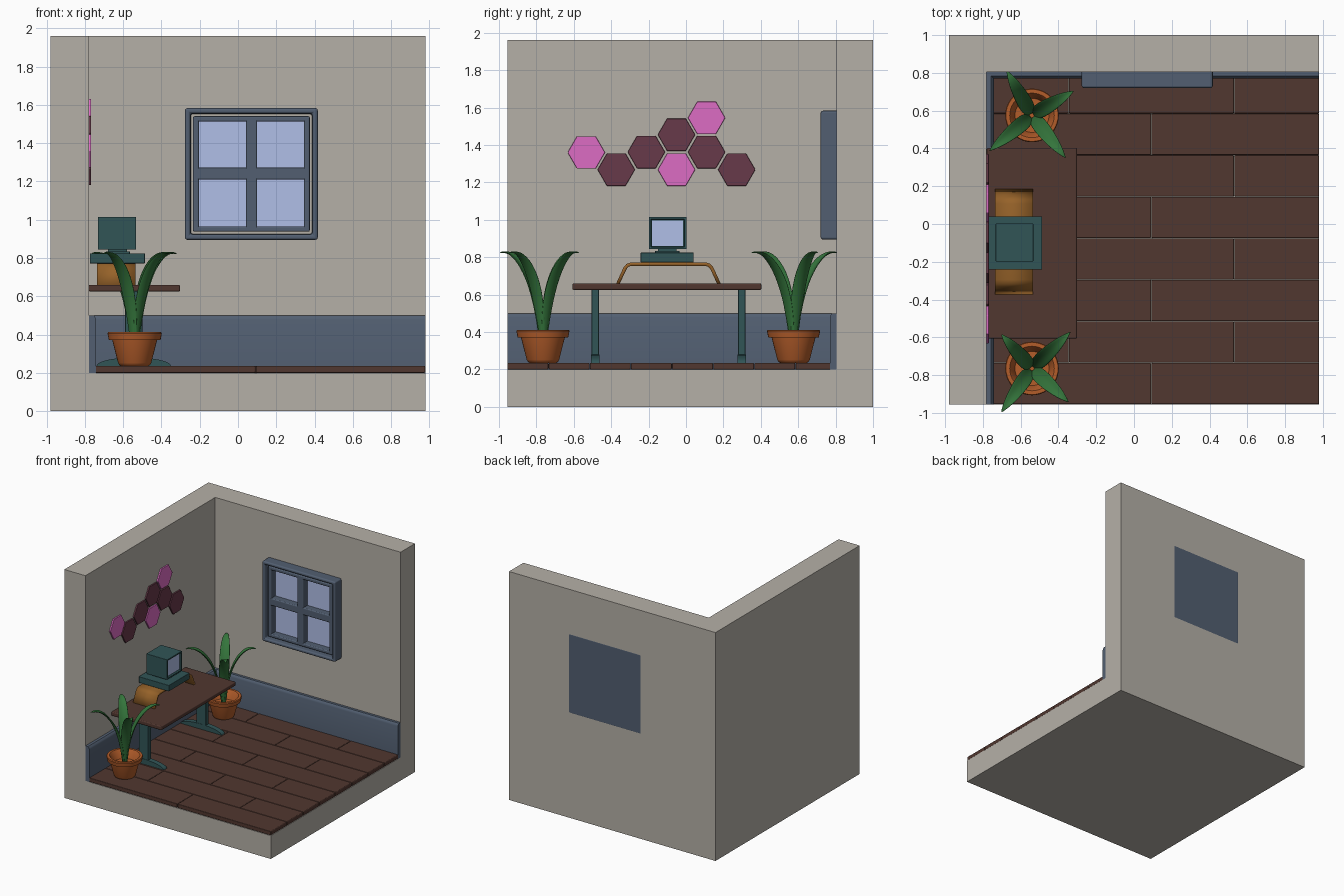
import bpy, bmesh, math
from mathutils import Vector

if "Cube" in bpy.data.objects:
    bpy.data.objects.remove(bpy.data.objects["Cube"])


def mat(name, hexcol, gain=1.2):
    m = bpy.data.materials.new(name)
    lin = [((c / 255 + 0.055) / 1.055) ** 2.4 for c in bytes.fromhex(hexcol)]
    m.diffuse_color = [min(1, c * gain) for c in lin] + [1]
    m.use_nodes = True
    m.node_tree.nodes["Principled BSDF"].inputs["Base Color"].default_value = m.diffuse_color
    return m


PLASTER = mat("plaster grey", "a7a29a")
SLATE = mat("slate blue", "4b5768")
BROWN = mat("dark brown wood", "4a322b")
PINK = mat("pink", "cb63b4")
MAROON = mat("maroon", "5f3443")
TEAL = mat("dark teal", "2c4d4f")
OAK = mat("golden wood", "8a5a25")
GREEN = mat("leaf green", "2f6b36")
CLAY = mat("terracotta", "a55526")
GLASS = mat("pale blue glass", "a3b0d6")


def obj(name, bm, material, smooth=None):
    me = bpy.data.meshes.new(name)
    bm.to_mesh(me)
    bm.free()
    o = bpy.data.objects.new(name, me)
    bpy.context.collection.objects.link(o)
    me.materials.append(material)
    if smooth:
        bpy.ops.object.select_all(action='DESELECT')
        o.select_set(True)
        bpy.context.view_layer.objects.active = o
        bpy.ops.object.shade_smooth_by_angle(angle=math.radians(smooth))
    return o


def bevel(o, width, segments=3):
    for p in o.data.polygons:
        p.use_smooth = True
    b = o.modifiers.new("bevel", 'BEVEL')
    b.width, b.segments, b.harden_normals = width, segments, True
    return o


def box_bm(x, y, z):
    bm = bmesh.new()
    bmesh.ops.create_cube(bm, size=1)
    for v in bm.verts:
        v.co = [r[0] if c < 0 else r[1] for c, r in zip(v.co, (x, y, z))]
    return bm


def box(name, x, y, z, material, bev=0):
    o = obj(name, box_bm(x, y, z), material)
    return bevel(o, bev) if bev else o


def prism(name, pts, axis, a, b, material, smooth=None):
    """Extrude a closed outline along x (points are y,z) or y (points are x,z)."""
    bm = bmesh.new()
    f = bm.faces.new([bm.verts.new((a, p, q) if axis == 'x' else (p, a, q)) for p, q in pts])
    ext = bmesh.ops.extrude_face_region(bm, geom=[f])
    d = Vector((b - a, 0, 0)) if axis == 'x' else Vector((0, b - a, 0))
    for v in ext['geom']:
        if isinstance(v, bmesh.types.BMVert):
            v.co += d
    bmesh.ops.recalc_face_normals(bm, faces=bm.faces)
    return obj(name, bm, material, smooth)


def recess(bm, direction, inset, depth):
    """Inset the face looking along direction and push it inwards."""
    d = Vector(direction)
    bm.normal_update()
    f = max(bm.faces, key=lambda g: g.normal.dot(d))
    bmesh.ops.inset_region(bm, faces=[f], thickness=inset)
    new = bmesh.ops.extrude_discrete_faces(bm, faces=[f])['faces'][0]
    for v in new.verts:
        v.co -= d * depth
    bmesh.ops.remove_doubles(bm, verts=bm.verts, dist=1e-5)
    return bm


# Room shell: block with the room cut out of it
LX, BY, FZ = -0.78, 0.805, 0.2
shell = box("room_shell", (-0.98, 0.98), (-0.955, 1.0), (0, 1.96), PLASTER)
cutter = box("room_cutter", (LX, 2), (-2, BY), (FZ, 3), PLASTER)
cutter.hide_render = True
mod = shell.modifiers.new("cut", 'BOOLEAN')
mod.object, mod.operation = cutter, 'DIFFERENCE'
bpy.context.view_layer.objects.active = shell
bpy.ops.object.modifier_apply(modifier="cut")
bpy.data.objects.remove(cutter)

# Floor planks in staggered rows
pitch = (BY + 0.955) / 8
for i in range(8):
    joints = [LX, 0.092, 0.98] if i % 2 == 0 else [LX, -0.345, 0.53, 0.98]
    for j, (a, b) in enumerate(zip(joints, joints[1:])):
        y = -0.955 + i * pitch
        box(f"floor_plank_{i}_{j}", (a + .001, b - .001), (y + .001, y + pitch - .001),
            (FZ, 0.235), BROWN, 0.006)

# Baseboards with a rounded top edge
prof = [(0, FZ), (0.035, FZ), (0.035, 0.478), (0.031, 0.49), (0.022, 0.5), (0, 0.5)]
prism("back_baseboard", [(BY - d, z) for d, z in prof], 'x', LX, 0.98, SLATE, 40)
prism("left_baseboard", [(LX + d * 1.1, z) for d, z in prof], 'y', -0.955, BY, SLATE, 40)

# Window: deep frame through the wall, sash bars and four panes
wx, wz = (-0.277, 0.417), (0.895, 1.583)
frame = recess(box_bm(wx, (0.72, 1.001), wz), (0, -1, 0), 0.04, 0.09)
bevel(obj("window_frame", frame, SLATE), 0.012)
sx, sz, sy = (-0.235, 0.375), (0.937, 1.541), (0.74, 0.808)
for n, a, b in (("left", sx[0], -0.204), ("middle", 0.042, 0.1), ("right", 0.345, sx[1])):
    box(f"window_{n}_upright", (a, b), sy, sz, SLATE, 0.008)
for n, a, b in (("bottom", sz[0], 0.965), ("middle", 1.21, 1.272), ("top", 1.513, sz[1])):
    box(f"window_{n}_rail", sx, sy, (a, b), SLATE, 0.008)
for i, (a, b) in enumerate(((-0.206, 0.044), (0.098, 0.347))):
    for j, (c, d) in enumerate(((0.963, 1.212), (1.27, 1.515))):
        box(f"window_pane_{i}_{j}", (a, b), (0.798, 0.806), (c, d), GLASS)

# Hexagon wall tiles
for i, (y, z, m) in enumerate(((-0.533, 1.36, PINK), (-0.373, 1.268, MAROON),
                               (-0.212, 1.362, MAROON), (-0.051, 1.455, MAROON),
                               (-0.051, 1.268, PINK), (0.11, 1.545, PINK),
                               (0.11, 1.362, MAROON), (0.271, 1.268, MAROON))):
    hexa = [(y + 0.1 * math.cos(k * math.pi / 3), z + 0.1 * math.sin(k * math.pi / 3))
            for k in range(6)]
    bevel(prism(f"wall_tile_{i}", hexa, 'x', LX - 0.01, LX + 0.012, m), 0.003, 2)

# Desk: top, columns and arched feet
box("desk_top", (LX, -0.302), (-0.607, 0.403), (0.625, 0.66), BROWN, 0.008)
for n, y in (("front", -0.485), ("back", 0.298)):
    box(f"desk_{n}_column", (-0.59, -0.5), (y - .02, y + .02), (0.25, 0.628), TEAL, 0.005)
    arch = [(-0.545 + 0.195 * math.cos(t), 0.235 + 0.045 * math.sin(t))
            for t in [k * math.pi / 16 for k in range(17)]]
    prism(f"desk_{n}_foot", arch, 'y', y - .022, y + .022, TEAL, 40)

# Bent wood monitor stand
path = [(-0.373, 0.66), (-0.342, 0.728), (-0.332, 0.748), (-0.318, 0.764), (-0.295, 0.772),
        (0.107, 0.772), (0.13, 0.764), (0.144, 0.748), (0.154, 0.728), (0.185, 0.66)]
bm = bmesh.new()
rows = [[bm.verts.new((x, y, z)) for x in (-0.737, -0.535)] for y, z in path]
for p, q in zip(rows, rows[1:]):
    bm.faces.new((p[0], p[1], q[1], q[0]))
sol = obj("monitor_stand", bm, OAK, 40).modifiers.new("thick", 'SOLIDIFY')
sol.thickness, sol.offset, sol.use_even_offset = 0.018, -1, True

# Computer: base unit, neck, monitor and screen
box("computer_base", (-0.774, -0.487), (-0.242, 0.041), (0.772, 0.824), TEAL, 0.003)
box("monitor_neck", (-0.69, -0.565), (-0.165, -0.035), (0.82, 0.834), TEAL, 0.003)
box("monitor_neck_top", (-0.68, -0.58), (-0.15, -0.05), (0.83, 0.85), TEAL)
mon = recess(box_bm((-0.732, -0.533), (-0.199, 0.003), (0.843, 1.015)), (1, 0, 0), 0.018, 0.018)
bevel(obj("monitor", mon, TEAL), 0.003, 2)
box("monitor_screen", (-0.553, -0.547), (-0.181, -0.015), (0.861, 0.997), GLASS)

# Potted plants: lathed pot and four arching folded leaves
pot = [(0, 0.235), (0.07, 0.235), (0.08, 0.24), (0.087, 0.252), (0.117, 0.37), (0.135, 0.371),
       (0.142, 0.405), (0.138, 0.412), (0.118, 0.412), (0.112, 0.405), (0.09, 0.34), (0, 0.34)]
# leaf stations: share of reach, height, half width
leaf = [(0.05, 0.335, 0.02), (0.11, 0.45, 0.03), (0.2, 0.57, 0.04), (0.36, 0.69, 0.043),
        (0.6, 0.785, 0.037), (0.84, 0.828, 0.022), (1.02, 0.823, 0.002)]


def plant(name, cx, cy, tips):
    bm = bmesh.new()
    ring = [bm.verts.new((cx + r, cy, z)) for r, z in pot]
    edges = [bm.edges.new(e) for e in zip(ring, ring[1:])]
    bmesh.ops.spin(bm, geom=ring + edges, cent=(cx, cy, 0), axis=(0, 0, 1),
                   angle=math.tau, steps=40)
    bmesh.ops.remove_doubles(bm, verts=bm.verts, dist=1e-4)
    bmesh.ops.recalc_face_normals(bm, faces=bm.faces)
    obj(name + "_pot", bm, CLAY, 40)
    for k, (dx, dy) in enumerate(tips):
        reach = math.hypot(dx, dy)
        out = Vector((dx, dy, 0)) / reach
        side = Vector((-out.y, out.x, 0))
        spine = [Vector((cx, cy, z)) + out * reach * s for s, z, w in leaf]
        bm, rows = bmesh.new(), []
        for i, (s, z, w) in enumerate(leaf):
            tan = (spine[min(i + 1, 6)] - spine[max(i - 1, 0)]).normalized()
            up = tan.cross(side)          # points down and outwards or up and inwards
            if up.dot(out) > 0:
                up = -up
            rows.append([bm.verts.new(spine[i] + side * w * t + up * w * 0.4 * abs(t))
                         for t in (-1, 0, 1)])
        for p, q in zip(rows, rows[1:]):
            for j in (0, 1):
                bm.faces.new((p[j], p[j + 1], q[j + 1], q[j]))
        o = obj(f"{name}_leaf_{k}", bm, GREEN)
        for p in o.data.polygons:
            p.use_smooth = True
        s = o.modifiers.new("thick", 'SOLIDIFY')
        s.thickness, s.offset = 0.008, 0
        s = o.modifiers.new("round", 'SUBSURF')
        s.levels = s.render_levels = 2


plant("back_plant", -0.54, 0.575,
      [(-0.132, 0.233), (0.217, 0.127), (-0.222, -0.185), (0.175, -0.222)])
plant("front_plant", -0.54, -0.765,
      [(-0.16, 0.178), (0.2, 0.19), (0.19, -0.175), (-0.16, -0.228)])
